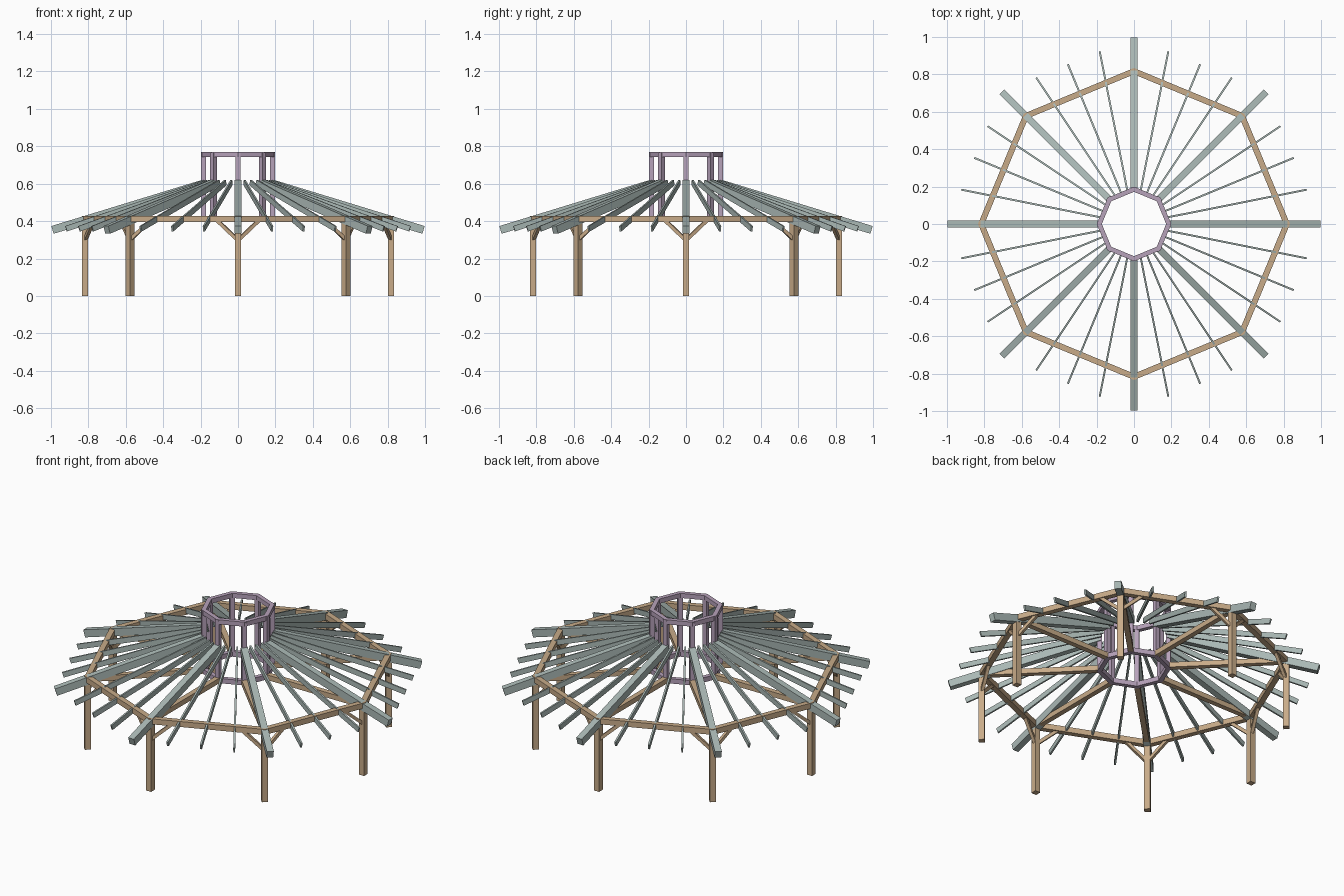
import bpy, bmesh
from math import cos, sin, pi, radians
from mathutils import Vector, Matrix

cube = bpy.data.objects.get("Cube")
if cube:
    bpy.data.objects.remove(cube)

SIDES = 8
STEP = 2 * pi / SIDES


def material(name, colour):
    mat = bpy.data.materials.new(name)
    mat.use_nodes = True
    mat.diffuse_color = (*colour, 1)
    bsdf = next(n for n in mat.node_tree.nodes if n.type == 'BSDF_PRINCIPLED')
    bsdf.inputs["Base Color"].default_value = (*colour, 1)
    return mat


tan = material("tan timber", (0.58, 0.41, 0.25))
grey = material("grey green timber", (0.40, 0.48, 0.46))
lilac = material("lilac timber", (0.47, 0.36, 0.49))


def finish(name, bm, mat):
    bmesh.ops.recalc_face_normals(bm, faces=bm.faces)
    mesh = bpy.data.meshes.new(name)
    bm.to_mesh(mesh)
    bm.free()
    mesh.materials.append(mat)
    bpy.context.collection.objects.link(bpy.data.objects.new(name, mesh))


def polar(r, angle, z):
    return Vector((r * cos(angle), r * sin(angle), z))


def add_beam(bm, start, end, width, depth, side):
    """Square-cut timber along start-end; side is its horizontal width axis."""
    along = (end - start).normalized()
    up = along.cross(side).normalized()
    rot = Matrix((along, side, up)).transposed().to_4x4()
    size = Matrix.Diagonal(((end - start).length, width, depth, 1))
    bmesh.ops.create_cube(bm, size=1, matrix=Matrix.Translation((start + end) / 2) @ rot @ size)


def radial_beams(name, mat, specs):
    """specs: (angle, inner radius, inner z, outer radius, outer z, width, depth)."""
    bm = bmesh.new()
    for a, r0, z0, r1, z1, width, depth in specs:
        add_beam(bm, polar(r0, a, z0), polar(r1, a, z1), width, depth,
                 Vector((-sin(a), cos(a), 0)))
    finish(name, bm, mat)


def ring(name, mat, r_in, r_out, z0, z1):
    """Mitred octagonal ring made by spinning a rectangle."""
    bm = bmesh.new()
    vs = [bm.verts.new((r, 0, z)) for r, z in ((r_in, z0), (r_out, z0), (r_out, z1), (r_in, z1))]
    edges = [bm.edges.new((vs[i], vs[(i + 1) % 4])) for i in range(4)]
    bmesh.ops.spin(bm, geom=vs + edges, cent=(0, 0, 0), axis=(0, 0, 1),
                   angle=2 * pi, steps=SIDES, use_merge=False)
    bmesh.ops.remove_doubles(bm, verts=bm.verts, dist=0.0005)
    finish(name, bm, mat)


corners = [k * STEP for k in range(SIDES)]

# Outer posts and the ring beam on them
radial_beams("outer_posts", tan, [])
bm = bmesh.new()
for a in corners:
    add_beam(bm, polar(0.818, a, 0), polar(0.818, a, 0.397), 0.034, 0.034,
             Vector((-sin(a), cos(a), 0)))
finish("posts", bm, tan)
bpy.data.objects.remove(bpy.data.objects["outer_posts"])
ring("eaves_beam", tan, 0.800, 0.834, 0.396, 0.428)

# Diagonal braces from each post to both neighbouring beams
bm = bmesh.new()
for a in corners:
    for s in (-1, 1):
        run = (polar(0.818, a + s * STEP, 0) - polar(0.818, a, 0)).normalized()
        add_beam(bm, polar(0.818, a, 0.305) + run * 0.008,
                 polar(0.818, a, 0.405) + run * 0.122, 0.018, 0.018,
                 run.cross(Vector((0, 0, 1))))
finish("braces", bm, tan)

# Horizontal ties from the lantern to the posts
radial_beams("tie_beams", tan, [(a, 0.19, 0.412, 0.81, 0.412, 0.03, 0.03) for a in corners])

# Main rafters over the posts
radial_beams("main_rafters", grey,
             [(a, 0.185, 0.600, 0.992, 0.353, 0.037, 0.043) for a in corners])

# Thin rafters, three in each bay, ending on the straight eaves line
specs = []
for a in corners:
    for part in (-1, 0, 1):
        off = part * STEP / 4
        specs.append((a + STEP / 2 + off, 0.176 / cos(off), 0.606,
                      0.919 / cos(off), 0.359, 0.010, 0.030))
radial_beams("thin_rafters", grey, specs)

# Central lantern: posts between a lower and an upper ring
bm = bmesh.new()
for a in corners:
    add_beam(bm, polar(0.185, a, 0.40), polar(0.185, a, 0.765), 0.026, 0.026,
             Vector((-sin(a), cos(a), 0)))
finish("lantern_posts", bm, lilac)
ring("lantern_lower_ring", lilac, 0.172, 0.199, 0.396, 0.424)
ring("lantern_upper_ring", lilac, 0.172, 0.199, 0.743, 0.770)
